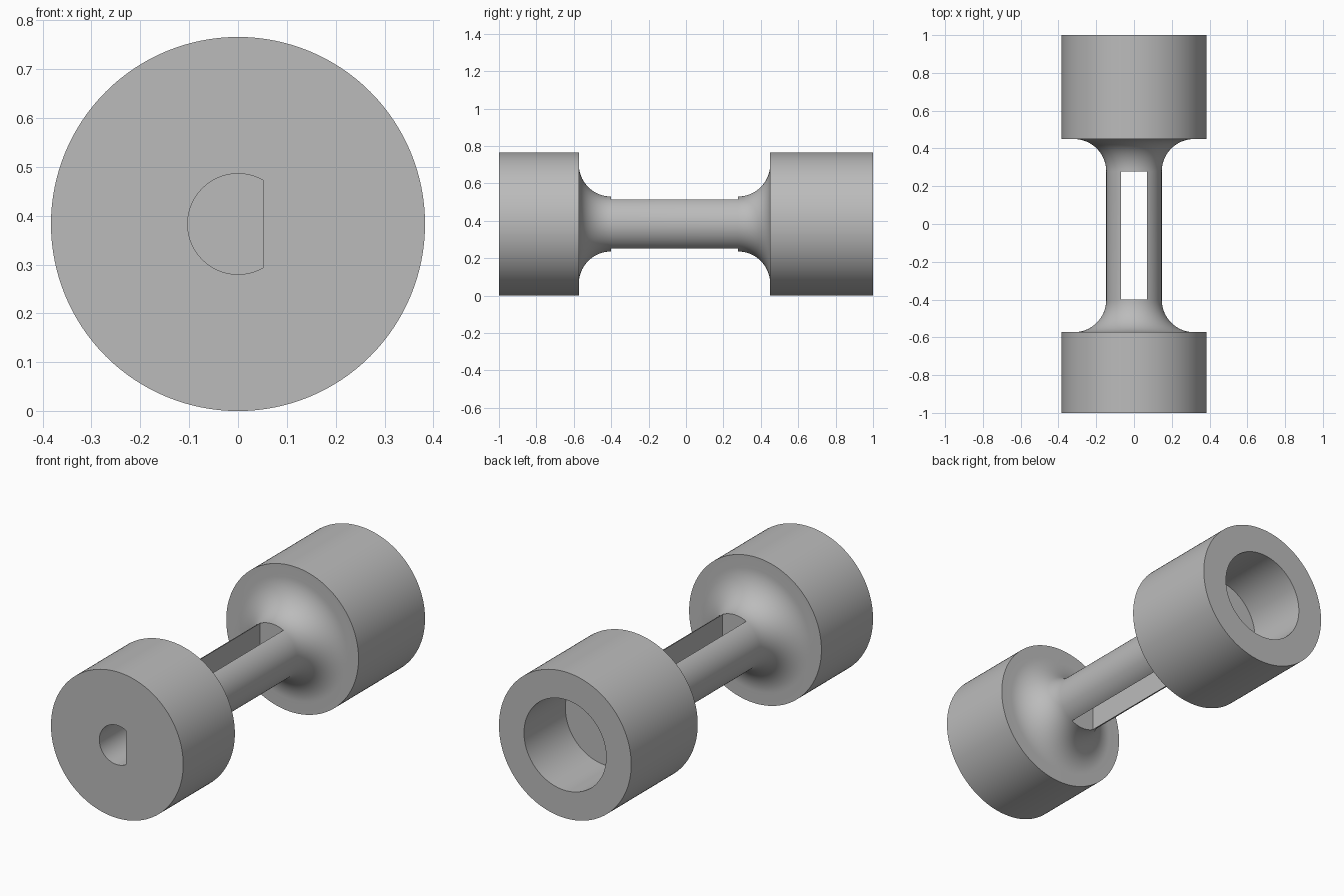
import bpy, bmesh, math
from mathutils import Vector, Matrix

if "Cube" in bpy.data.objects:
    bpy.data.objects.remove(bpy.data.objects["Cube"], do_unlink=True)

R, NECK, FILLET = 0.383, 0.147, 0.172   # drum radius, neck radius, fillet radius
SEGMENTS = 128

grey = bpy.data.materials.new("plain grey")
grey.use_nodes = True
colour = (0.5, 0.5, 0.5, 1)
grey.diffuse_color = colour
grey.node_tree.nodes["Principled BSDF"].inputs["Base Color"].default_value = colour


def make_object(name, bm):
    bmesh.ops.recalc_face_normals(bm, faces=bm.faces)
    mesh = bpy.data.meshes.new(name)
    bm.to_mesh(mesh)
    bm.free()
    obj = bpy.data.objects.new(name, mesh)
    bpy.context.collection.objects.link(obj)
    mesh.materials.append(grey)
    return obj


def fillet(y, start, end, steps=20):
    """Concave quarter arc as (radius, y) points around the neck."""
    pts = []
    for i in range(steps + 1):
        a = math.radians(start + (end - start) * i / steps)
        pts.append((NECK + FILLET - FILLET * math.sin(a), y + FILLET * math.cos(a)))
    return pts


def lathe(name, profile):
    """Revolve (radius, y) points around the long axis."""
    bm = bmesh.new()
    rings = []
    for r, y in profile:
        rings.append([bm.verts.new((r * math.sin(t), y, R + r * math.cos(t)))
                      for t in (2 * math.pi * k / SEGMENTS for k in range(SEGMENTS))])
    for a, b in zip(rings, rings[1:]):
        for k in range(SEGMENTS):
            n = (k + 1) % SEGMENTS
            bm.faces.new((a[k], a[n], b[n], b[k]))
    bm.faces.new(rings[0])
    bm.faces.new(rings[-1])
    return make_object(name, bm)


def prism(name, outline, y0, y1):
    """Extrude an (x, z) outline along the long axis."""
    bm = bmesh.new()
    face = bm.faces.new([bm.verts.new((x, y0, R + z)) for x, z in outline])
    out = bmesh.ops.extrude_face_region(bm, geom=[face])
    moved = [v for v in out["geom"] if isinstance(v, bmesh.types.BMVert)]
    bmesh.ops.translate(bm, verts=moved, vec=(0, y1 - y0, 0))
    return make_object(name, bm)


# Body: front drum, filleted neck, back drum with round socket
profile = [(R, -1), (R, -0.573)]
profile += fillet(-0.401, 180, 90)
profile += fillet(0.278, 90, 0)
profile += [(R, 0.45), (R, 1), (0.238, 1), (0.238, 0.658)]
body = lathe("coupling_body", profile)

# D-shaped shaft hole in the front, and the slot through the neck
half = math.acos(0.052 / 0.103)
d_outline = [(0.103 * math.cos(a), 0.103 * math.sin(a))
             for a in (half + (2 * math.pi - 2 * half) * i / 64 for i in range(65))]
w, h = 0.068, 0.5
cutters = [
    prism("shaft_hole_cutter", d_outline, -1.1, -0.66),
    prism("neck_slot_cutter", [(-w, -h), (w, -h), (w, h), (-w, h)], -0.401, 0.278),
]
bpy.context.view_layer.objects.active = body
for cutter in cutters:
    mod = body.modifiers.new(cutter.name, "BOOLEAN")
    mod.operation = "DIFFERENCE"
    mod.solver = "EXACT"
    mod.object = cutter
    bpy.ops.object.modifier_apply(modifier=mod.name)
for cutter in cutters:
    bpy.data.objects.remove(cutter, do_unlink=True)

# Smooth round walls, sharp rims
bpy.ops.object.select_all(action="DESELECT")
body.select_set(True)
bpy.ops.object.shade_smooth_by_angle(angle=math.radians(30))
